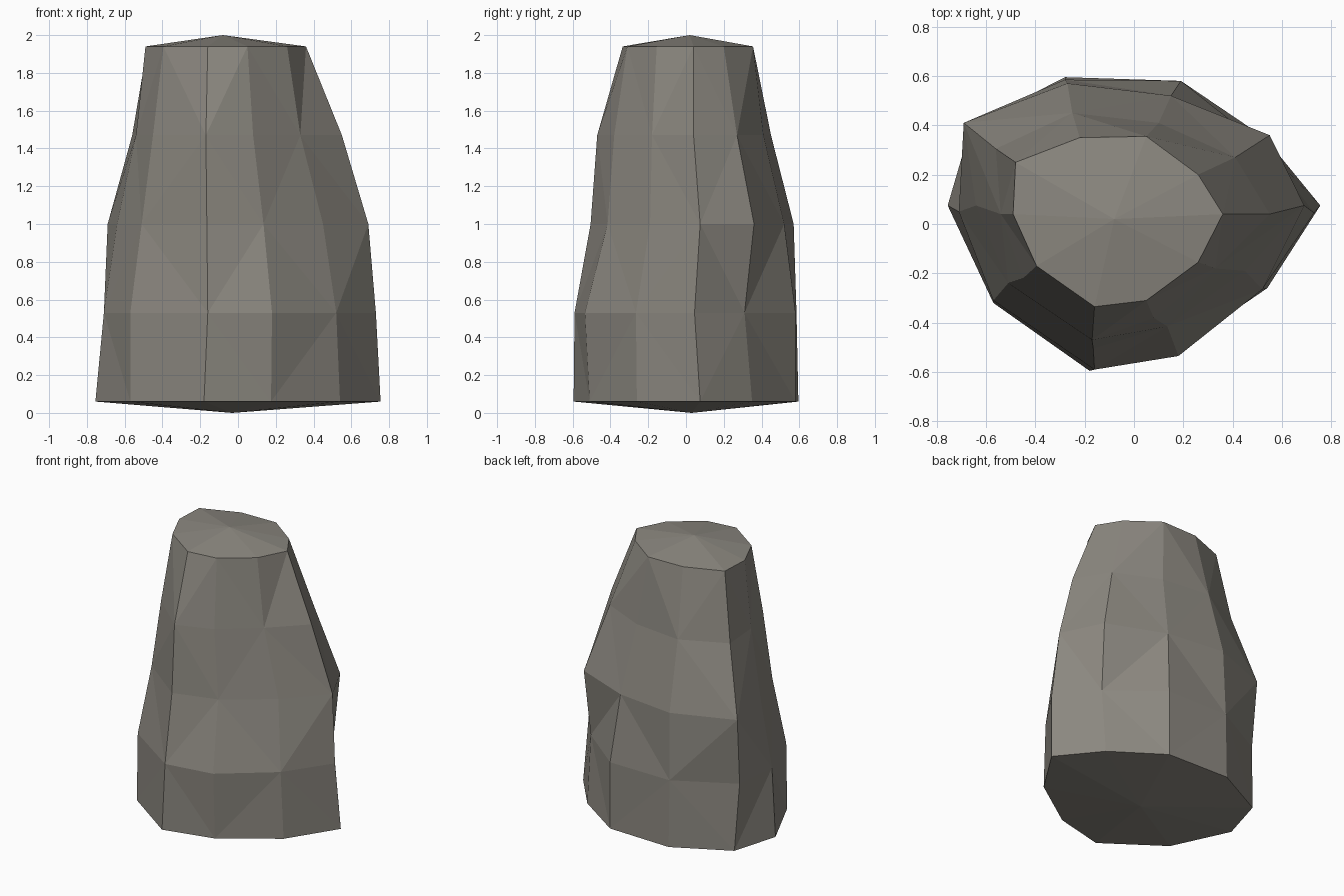
import bpy
import bmesh

# Remove the default cube only
default_cube = bpy.data.objects.get("Cube")
if default_cube:
    bpy.data.objects.remove(default_cube, do_unlink=True)


def make_material(name, colour):
    material = bpy.data.materials.new(name)
    material.use_nodes = True
    material.diffuse_color = colour
    shader = next(n for n in material.node_tree.nodes if n.type == "BSDF_PRINCIPLED")
    shader.inputs["Base Color"].default_value = colour
    shader.inputs["Roughness"].default_value = 0.9
    return material


# Rough cross-sections of the boulder, anticlockwise from +x
foot = [(.755, .075), (.53, .35), (.19, .58), (-.28, .595), (-.66, .4),
        (-.755, .075), (-.57, -.32), (-.18, -.595), (.175, -.51), (.54, -.26)]
belly = [(.73, .045), (.53, .31), (.19, .58), (-.28, .585), (-.68, .37),
         (-.71, .05), (-.57, -.31), (-.16, -.59), (.18, -.535), (.52, -.265)]
waist = [(.69, .075), (.55, .36), (.15, .52), (-.27, .57), (-.69, .41),
         (-.64, .075), (-.51, -.24), (-.165, -.505), (.135, -.415), (.45, -.19)]
shoulder = [(.55, .04), (.41, .27), (.1, .41), (-.25, .45), (-.56, .305),
            (-.54, .04), (-.45, -.22), (-.17, -.47), (.08, -.38), (.33, -.18)]
crown = [(.36, .04), (.26, .2), (.05, .355), (-.22, .35), (-.48, .25),
         (-.49, .04), (-.395, -.17), (-.16, -.335), (.05, -.31), (.26, -.155)]

sections = [foot, belly, waist, shoulder, crown]
lowest_ring = 0.06
ring_spacing = 0.47


def add_cap(bm, ring, centre):
    """Close a ring with a shallow fan of triangles."""
    tip = bm.verts.new(centre)
    for index, vert in enumerate(ring):
        bm.faces.new((vert, ring[(index + 1) % len(ring)], tip))


def add_band(bm, lower, upper, level):
    """Join two rings with triangles whose diagonals alternate."""
    count = len(lower)
    for side in range(count):
        following = (side + 1) % count
        a, b = lower[side], lower[following]
        c, d = upper[following], upper[side]
        if (side + level) % 2 == 0:
            triangles = ((a, b, c), (a, c, d))
        else:
            triangles = ((a, b, d), (b, c, d))
        for triangle in triangles:
            bm.faces.new(triangle)


def build_boulder(name, material):
    bm = bmesh.new()
    rings = []
    for level, section in enumerate(sections):
        height = lowest_ring + level * ring_spacing
        rings.append([bm.verts.new((x, y, height)) for x, y in section])

    # Faceted sides
    for level, (lower, upper) in enumerate(zip(rings, rings[1:])):
        add_band(bm, lower, upper, level)

    # Shallow pointed underside and top
    add_cap(bm, rings[0], (-.03, .03, 0))
    add_cap(bm, rings[-1], (-.08, .02, 2))

    bmesh.ops.recalc_face_normals(bm, faces=bm.faces)
    mesh = bpy.data.meshes.new(name)
    bm.to_mesh(mesh)
    bm.free()
    mesh.materials.append(material)
    boulder = bpy.data.objects.new(name, mesh)
    bpy.context.collection.objects.link(boulder)
    return boulder


stone = make_material("warm_grey_stone", (.26, .245, .215, 1))
build_boulder("boulder", stone)
